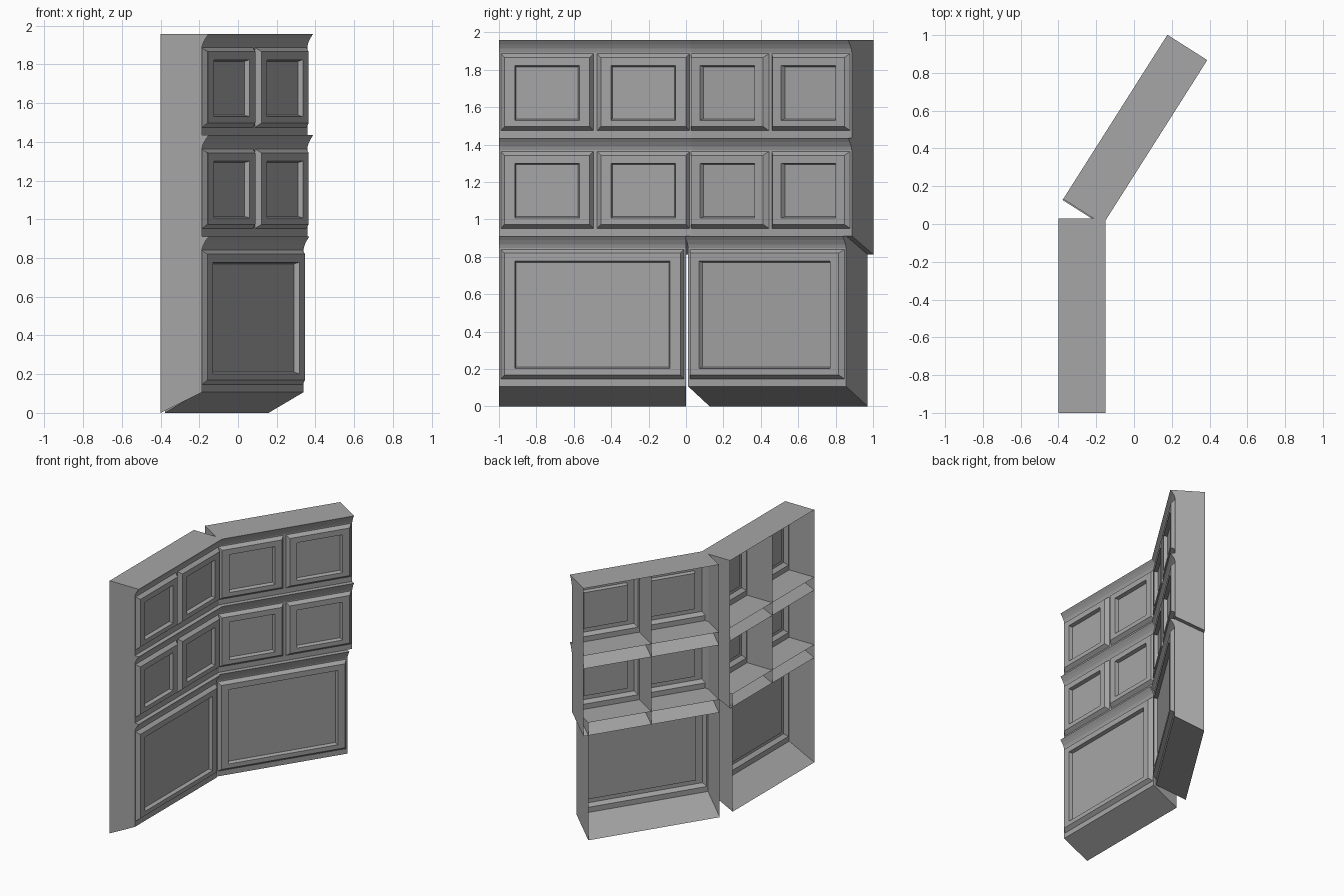
import bpy
import bmesh
import math
from mathutils import Matrix

cube = bpy.data.objects.get("Cube")
if cube:
    bpy.data.objects.remove(cube, do_unlink=True)

stone = bpy.data.materials.new("grey_paint")
stone.use_nodes = True
GREY = (0.38, 0.38, 0.38, 1)
stone.diffuse_color = GREY
stone.node_tree.nodes["Principled BSDF"].inputs["Base Color"].default_value = GREY

DEPTH = 0.25
WALL = 0.035      # setback of the wall behind the cornice
FRAME = 0.008     # setback of the raised frame

# Cornice profile: setback, drop below the top
COVE = [(WALL, 0.065), (0.029, 0.045), (0.016, 0.022), (0.0, 0.0)]
# Panel rings: side inset, bottom inset, top inset, setback
RINGS = [
    (0, 0, 0.065, WALL),
    (0.01, 0.04, 0.072, WALL),
    (0.03, 0.062, 0.092, FRAME),
    (0.085, 0.095, 0.135, FRAME),
    (0.092, 0.103, 0.142, WALL),
]


def panel_box(name, u0, width, z0, height, slope, wing):
    """Open-backed box with a panelled front, cornice and sloping underside."""
    bm = bmesh.new()
    u1, z1 = u0 + width, z0 + height

    # Framed panel as nested rings
    loops = []
    for side, low, high, y in RINGS:
        a, b, c, d = u0 + side, u1 - side, z0 + low, z1 - high
        loops.append([bm.verts.new(p) for p in
                      ((a, y, c), (b, y, c), (b, y, d), (a, y, d))])
    for outer, inner in zip(loops, loops[1:]):
        for i in range(4):
            j = (i + 1) % 4
            bm.faces.new((outer[i], outer[j], inner[j], inner[i]))
    panel = bm.faces.new(loops[-1])

    # Cornice, top and underside spanning the full width
    def pair(y, z):
        return [bm.verts.new((u, y, z)) for u in (u0, u1)]

    wall = loops[0]
    under = [pair(DEPTH, z0 - slope), [wall[0], wall[1]]]
    over = [[wall[3], wall[2]]]
    over += [pair(y, z1 - drop) for y, drop in COVE[1:]]
    over.append(pair(DEPTH, z1))
    for strip in (under, over):
        for p, q in zip(strip, strip[1:]):
            bm.faces.new((p[0], p[1], q[1], q[0]))

    # End walls
    outline = under + over
    bm.faces.new([p[0] for p in reversed(outline)])
    bm.faces.new([p[1] for p in outline])

    bmesh.ops.recalc_face_normals(bm, faces=bm.faces)
    if panel.normal.y > 0:
        bmesh.ops.reverse_faces(bm, faces=bm.faces)
    mesh = bpy.data.meshes.new(name)
    bm.to_mesh(mesh)
    bm.free()
    mesh.materials.append(stone)
    obj = bpy.data.objects.new(name, mesh)
    obj.matrix_world = wing
    bpy.context.collection.objects.link(obj)


# Each wing: placement, start of the lower box, start of the upper boxes
WINGS = {
    "straight": (Matrix.Translation((-0.15, 0, 0))
                 @ Matrix.Rotation(math.radians(90), 4, "Z"), -1.0, -1.0),
    "angled": (Matrix.Translation((-0.15, 0.02, 0))
               @ Matrix.Rotation(math.radians(57.6), 4, "Z"), -0.032, -0.026),
}
CELL_W, CELL_H = 0.515, 0.523
LOWER_Z, UPPER_Z = 0.107, 0.912

for label, (wing, low_start, up_start) in WINGS.items():
    panel_box(label + "_lower_panel", low_start, 1.0, LOWER_Z,
              UPPER_Z - LOWER_Z, LOWER_Z, wing)
    for row in range(2):
        for col in range(2):
            panel_box(f"{label}_upper_panel_{row}_{col}",
                      up_start + col * CELL_W, CELL_W,
                      UPPER_Z + row * CELL_H, CELL_H, 0.1, wing)
